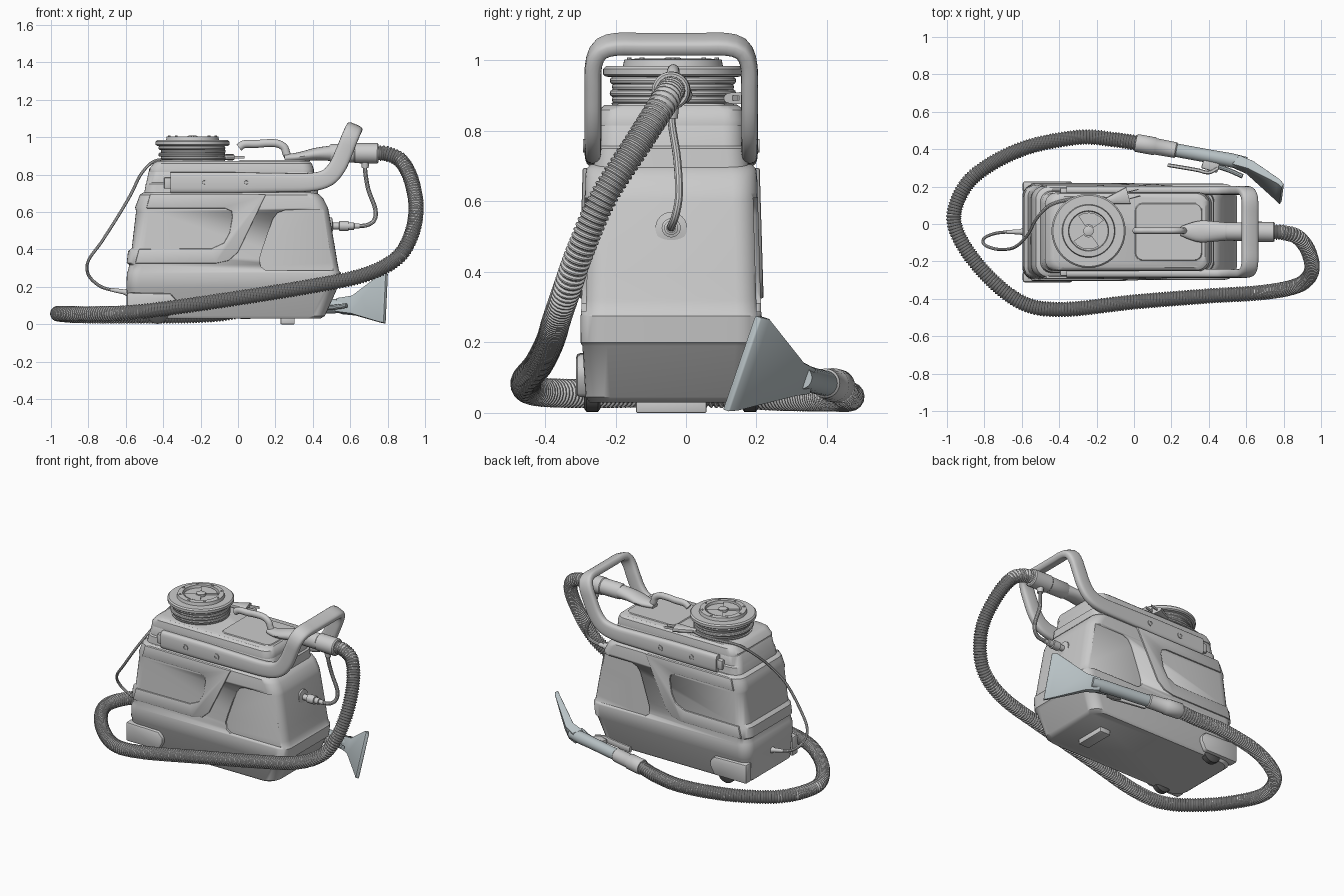
import bpy, bmesh
from math import sin, cos, pi, copysign
from mathutils import Vector, Matrix

YC = -0.042   # machine centre line in y


def finish(name, bm, mat=None, bevel=0, angle=35):
    bmesh.ops.recalc_face_normals(bm, faces=bm.faces)
    me = bpy.data.meshes.new(name)
    bm.to_mesh(me)
    bm.free()
    ob = bpy.data.objects.new(name, me)
    bpy.context.collection.objects.link(ob)
    bpy.context.view_layer.objects.active = ob
    for o in bpy.context.selected_objects:
        o.select_set(False)
    ob.select_set(True)
    if bevel:
        m = ob.modifiers.new("bevel", 'BEVEL')
        m.width, m.segments = bevel, 2
        bpy.ops.object.modifier_apply(modifier="bevel")
    bpy.ops.object.shade_smooth_by_angle(angle=angle * pi / 180)
    if mat:
        me.materials.append(mat)
    return ob


def skin(name, rings, mat=None, bevel=0):
    """Join rings of equal point count into a closed, capped skin."""
    bm = bmesh.new()
    vs = [[bm.verts.new(p) for p in r] for r in rings]
    n = len(vs[0])
    for a, b in zip(vs, vs[1:]):
        for i in range(n):
            bm.faces.new((a[i], a[(i + 1) % n], b[(i + 1) % n], b[i]))
    bm.faces.new(vs[0])
    bm.faces.new(vs[-1])
    return finish(name, bm, mat, bevel)


def shell(name, sections, r=0.07, k=6):
    """Stack of rounded rectangles: z, left x, right x, half depth."""
    rings = []
    for z, x0, x1, h in sections:
        ring = []
        for q, (cx, cy) in enumerate(((x1 - r, h - r), (x0 + r, h - r), (x0 + r, r - h), (x1 - r, r - h))):
            for i in range(k + 1):
                a = (q + i / k) * pi / 2
                ring.append((cx + r * cos(a), YC + cy + r * sin(a), z))
        rings.append(ring)
    return skin(name, rings)


def path(pts, count, steps=14):
    """Catmull-Rom curve through pts, resampled to even spacing."""
    p = [Vector(q) for q in pts]
    p = [2 * p[0] - p[1]] + p + [2 * p[-1] - p[-2]]
    d = []
    for a, b, c, e in zip(p, p[1:], p[2:], p[3:]):
        for i in range(steps):
            t = i / steps
            d.append(0.5 * (2 * b + (c - a) * t + (2 * a - 5 * b + 4 * c - e) * t * t + (3 * b - a - 3 * c + e) * t ** 3))
    d.append(p[-2])
    acc = [0]
    for a, b in zip(d, d[1:]):
        acc.append(acc[-1] + (b - a).length)
    out, j = [], 0
    for i in range(count):
        s = acc[-1] * i / (count - 1)
        while j < len(d) - 2 and acc[j + 1] < s:
            j += 1
        out.append(d[j].lerp(d[j + 1], (s - acc[j]) / (acc[j + 1] - acc[j])))
    return out


def sweep(name, pts, rad, sides=12, up=(0, 0, 1), power=1, mat=None):
    """Sweep a section along pts; rad is a number or f(i) -> (along up, across)."""
    n, rings = Vector(up), []
    for i, p in enumerate(pts):
        t = (pts[min(i + 1, len(pts) - 1)] - pts[max(i - 1, 0)]).normalized()
        n = (n - t * n.dot(t)).normalized()
        b = t.cross(n)
        ra, rb = rad(i) if callable(rad) else (rad, rad)
        ring = []
        for k in range(sides):
            c, s = cos(2 * pi * k / sides), sin(2 * pi * k / sides)
            c, s = copysign(abs(c) ** power, c), copysign(abs(s) ** power, s)
            ring.append(p + n * c * ra + b * s * rb)
        rings.append(ring)
    return skin(name, rings, mat)


def tube(name, stations, mat=None, sides=24):
    """Straight stepped tube: list of (point, radius)."""
    a, d = Vector(stations[0][0]), Vector(stations[-1][0]) - Vector(stations[0][0])
    q = d.to_track_quat('Z', 'Y')
    return skin(name, [[Vector(p) + q @ Vector((r * cos(2 * pi * k / sides), r * sin(2 * pi * k / sides), 0))
                        for k in range(sides)] for p, r in stations], mat)


def plate(name, pts, d0, d1, s, slope=0, bevel=0):
    """Front-view outline extruded between depths d0 and d1 on side s."""
    return skin(name, [[(x, YC + s * (d - slope * z), z) for x, z in pts] for d in (d0, d1)], None, bevel)


def box(name, c, size, bevel=0, rot=0, mat=None):
    bm = bmesh.new()
    bmesh.ops.create_cube(bm, size=1, matrix=Matrix.Translation(c) @ Matrix.Rotation(rot, 4, 'Z') @ Matrix.Diagonal((*size, 1)))
    return finish(name, bm, mat, bevel)


def ring(name, c, R, r, seg=48, sides=10):
    bm = bmesh.new()
    v = [[bm.verts.new((c[0] + (R + r * cos(b)) * cos(a), c[1] + (R + r * cos(b)) * sin(a), c[2] + r * sin(b)))
          for b in (2 * pi * j / sides for j in range(sides))] for a in (2 * pi * i / seg for i in range(seg))]
    for i in range(seg):
        for j in range(sides):
            bm.faces.new((v[i][j], v[i - 1][j], v[i - 1][j - 1], v[i][j - 1]))
    return finish(name, bm)


tool_mat = bpy.data.materials.new("tool_blue_grey")
tool_mat.diffuse_color = (0.48, 0.54, 0.56, 1)
dark = bpy.data.materials.new("dark_rubber")
dark.diffuse_color = (0.1, 0.1, 0.1, 1)

# Main body with its stepped bands
body = shell("main_body", [
    (0.03, -0.57, 0.44, 0.232), (0.045, -0.588, 0.465, 0.243), (0.19, -0.596, 0.53, 0.252), (0.2, -0.597, 0.542, 0.258),
    (0.275, -0.594, 0.55, 0.257), (0.287, -0.588, 0.54, 0.2555), (0.318, -0.582, 0.534, 0.2545), (0.328, -0.595, 0.532, 0.254),
    (0.39, -0.588, 0.522, 0.252), (0.408, -0.568, 0.519, 0.2518), (0.605, -0.545, 0.485, 0.246), (0.625, -0.55, 0.48, 0.245),
    (0.67, -0.533, 0.457, 0.244), (0.692, -0.525, 0.437, 0.241), (0.705, -0.505, 0.415, 0.228)])

# Recessed side windows and raised swoosh bands
window = [(0.12, 0.31), (0.15, 0.287), (0.56, 0.287), (0.5, 0.61), (0.25, 0.61), (0.21, 0.595), (0.185, 0.56), (0.13, 0.4), (0.115, 0.35)]
swoosh = [(-0.55, 0.325), (-0.12, 0.325), (-0.05, 0.34), (0, 0.385), (0.15, 0.695), (-0.47, 0.695), (-0.49, 0.62), (-0.07, 0.62),
          (-0.035, 0.605), (-0.03, 0.575), (-0.045, 0.49), (-0.075, 0.435), (-0.14, 0.405), (-0.53, 0.402)]
for s in (-1, 1):
    cutter = plate("window_cutter", window, 0.251, 0.35, s, 0.03)
    cutter.hide_render = True
    m = body.modifiers.new("window", 'BOOLEAN')
    m.operation, m.object, m.solver = 'DIFFERENCE', cutter, 'EXACT'
    bpy.context.view_layer.objects.active = body
    bpy.ops.object.modifier_apply(modifier="window")
    bpy.data.objects.remove(cutter)
    plate("swoosh_band", swoosh, 0.24, 0.272, s, 0.03, 0.005)
    # Wheel housings, wheels and beam screws
    plate("wheel_housing", [(-0.595, 0.045), (-0.36, 0.045), (-0.33, 0.1), (-0.33, 0.13), (-0.36, 0.165), (-0.595, 0.17)], 0.21, 0.27, s, 0, 0.012)
    y = YC + s * 0.2
    tube("wheel", [((-0.43, y, 0.064), 0.05), ((-0.43, y + s * 0.008, 0.064), 0.062),
                   ((-0.43, y + s * 0.04, 0.064), 0.062), ((-0.43, y + s * 0.048, 0.064), 0.05)], dark)
    for x in (-0.18, 0.045):
        tube("beam_screw", [((x, YC + s * 0.23, 0.758), 0.019), ((x, YC + s * 0.25, 0.758), 0.019), ((x, YC + s * 0.25, 0.758), 0.01),
                            ((x, YC + s * 0.244, 0.758), 0.009)], None, 16)
    box("beam_end_cap", (-0.375, YC + s * 0.215, 0.755), (0.04, 0.04, 0.06), 0.006)
box("front_foot", (0.265, YC, 0.02), (0.075, 0.2, 0.04), 0.004)

# Upper tank and lid
shell("upper_tank", [(0.68, -0.505, 0.43, 0.222), (0.75, -0.493, 0.425, 0.216), (0.757, -0.49, 0.415, 0.208), (0.815, -0.478, 0.405, 0.205),
                     (0.822, -0.472, 0.402, 0.2)], 0.06)
shell("tank_lid", [(0.815, -0.475, 0.405, 0.21), (0.83, -0.475, 0.405, 0.21), (0.86, -0.452, 0.395, 0.205), (0.873, -0.43, 0.38, 0.19)], 0.06)
shell("deck_panel", [(0.865, 0.0, 0.37, 0.16), (0.878, 0.01, 0.36, 0.15)], 0.04)

# Push handle: side beams bending up into a cross bar
half = [(-0.36, 0.222, 0.757), (-0.1, 0.222, 0.757), (0.2, 0.222, 0.757), (0.38, 0.222, 0.759), (0.475, 0.222, 0.782), (0.53, 0.222, 0.84),
        (0.567, 0.222, 0.92), (0.595, 0.22, 0.99), (0.613, 0.2, 1.032), (0.62, 0.155, 1.046), (0.62, 0.08, 1.046)]
hp = path([(x, YC - y, z) for x, y, z in half] + [(x, YC + y, z) for x, y, z in half[::-1]], 121)
sweep("push_handle", hp, lambda i: (0.045 + 0.011 * min(1, abs(i - 60) / 45) ** 2, 0.024), 20, power=0.6)

# Cord reel with wound cord
RX, RY = -0.243, -0.037
tube("reel_spool", [((RX, RY, z), r) for r, z in ((0.17, 0.865), (0.175, 0.88), (0.13, 0.882), (0.13, 0.952), (0.19, 0.954), (0.198, 0.96),
     (0.198, 0.976), (0.19, 0.984), (0.142, 0.984), (0.138, 1.003), (0.108, 1.005), (0.104, 0.988))], None, 56)
for i in range(4):
    ring("wound_cord", (RX + 0.004 * (-1) ** i, RY, 0.889 + i * 0.018), 0.162 + 0.006 * (i % 2), 0.0115)
tube("reel_hub", [((RX, RY, 0.98), 0.028), ((RX, RY, 1.004), 0.028), ((RX, RY, 1.008), 0.02)])
for a in (0, pi):
    pts = [(RX + r * cos(a + t * pi / 10 + 0.6), RY + r * sin(a + t * pi / 10 + 0.6)) for r, ts in ((0.032, range(6)), (0.098, range(5, -1, -1))) for t in ts]
    skin("reel_vane", [[(x, y, z) for x, y in pts] for z in (0.984, 1.0)])
for i in range(8):
    a = i * pi / 4
    p = (RX + 0.124 * cos(a), RY + 0.124 * sin(a))
    tube("reel_screw", [((*p, 1.0), 0.007), ((*p, 1.008), 0.007)], None, 10)

# Power cord and plug
sweep("power_cord", path([(-0.13, 0.13, 0.893), (-0.24, 0.145, 0.885), (-0.35, 0.13, 0.882), (-0.45, 0.1, 0.87), (-0.52, 0.03, 0.8), (-0.57, -0.06, 0.7),
      (-0.64, -0.125, 0.58), (-0.73, -0.135, 0.44), (-0.8, -0.11, 0.34), (-0.8, -0.075, 0.265), (-0.74, -0.05, 0.205), (-0.66, -0.042, 0.18),
      (-0.59, -0.042, 0.17)], 90), 0.0085, 8)
tube("cord_grommet", [((-0.68, -0.043, 0.185), 0.01), ((-0.61, -0.042, 0.173), 0.014), ((-0.59, -0.042, 0.17), 0.022)], None, 14)
sweep("cord_plug", path([(-0.16, 0.12, 0.893), (-0.1, 0.135, 0.893), (-0.03, 0.153, 0.893)], 5), lambda i: (0.013 + i * 0.001, 0.012 + i * 0.009), 12, power=0.7)
for d in (-0.018, 0.018):
    box("plug_prong", (0.0 - d * 0.25, 0.16 + d, 0.893), (0.06, 0.005, 0.014), 0, 0.25)

# Wand grip, spout and cuff resting on the deck
sweep("wand_grip", path([(x, -0.036, z) for x, z in ((0.005, 0.945), (0.035, 0.963), (0.1, 0.964), (0.15, 0.968), (0.21, 0.966), (0.247, 0.945),
      (0.26, 0.91), (0.28, 0.888), (0.33, 0.892))], 40), lambda i: (0.021, 0.018), 14)
sweep("wand_spout", path([(0.25, -0.038, 0.888), (0.33, -0.04, 0.895), (0.42, -0.04, 0.91), (0.52, -0.04, 0.915)], 14),
      lambda i: (0.018 + 0.025 * i / 13, 0.025 + 0.034 * sin(min(i, 6) / 6 * pi / 2) - 0.0018 * max(0, i - 6)), 20)
tube("hose_cuff", [((0.49, -0.04, 0.915), 0.043), ((0.5, -0.04, 0.915), 0.049), ((0.62, -0.041, 0.915), 0.05), ((0.625, -0.041, 0.915), 0.054),
                   ((0.745, -0.043, 0.914), 0.054), ((0.752, -0.043, 0.914), 0.048)])

# Ribbed vacuum hose
hose = path([(0.74, -0.043, 0.914), (0.8, -0.046, 0.91), (0.875, -0.07, 0.87), (0.93, -0.14, 0.76), (0.952, -0.235, 0.61), (0.92, -0.3, 0.46),
             (0.84, -0.34, 0.345), (0.67, -0.368, 0.262), (0.4, -0.385, 0.205), (0, -0.417, 0.14), (-0.38, -0.457, 0.085), (-0.6, -0.42, 0.06),
             (-0.8, -0.26, 0.055), (-0.94, -0.06, 0.057), (-0.955, 0.09, 0.055), (-0.85, 0.26, 0.047), (-0.6, 0.4, 0.045), (-0.3, 0.463, 0.045),
             (-0.1, 0.45, 0.055), (0.03, 0.43, 0.078)], 1041)
sweep("ribbed_hose", hose, lambda i: ((0.035, 0.041, 0.0415, 0.036)[i % 4],) * 2, 16)

# Thin solution hose and its coupling
sweep("solution_hose", path([(0.68, -0.041, 0.88), (0.68, -0.04, 0.82), (0.697, -0.025, 0.72), (0.733, -0.02, 0.62), (0.73, -0.03, 0.56), (0.69, -0.042, 0.53),
                             (0.63, -0.042, 0.525)], 40), 0.0115, 10)
tube("solution_collar", [((0.68, -0.041, 0.87), 0.022), ((0.68, -0.041, 0.835), 0.018)], None, 14)
tube("coupling", [((x, -0.042, 0.525), r) for x, r in ((0.48, 0.045), (0.503, 0.045), (0.508, 0.018), (0.54, 0.018), (0.542, 0.027), (0.59, 0.027),
                                                    (0.592, 0.02), (0.62, 0.02), (0.622, 0.014), (0.65, 0.014))])

# Hand tool: cuff, tube, flared head
A, B = Vector((0.01, 0.434, 0.075)), Vector((0.6, 0.326, 0.1))
at = lambda t: A.lerp(B, t)
tube("tool_cuff", [(at(0), 0.044), (at(0.01), 0.048), (at(0.17), 0.048), (at(0.18), 0.044), (at(0.36), 0.042), (at(0.37), 0.036)])
tube("tool_tube", [(at(0.35), 0.036), (at(0.7), 0.036), (at(0.86), 0.038), (at(1.0), 0.032)], tool_mat)
head = [((0.54, 0.337, 0.097), (0.004, 0.008, 0.036), 0.032), ((0.62, 0.302, 0.1), (0.004, 0.015, 0.048), 0.026),
        ((0.768, 0.183, 0.139), (0.005, 0.045, 0.13), 0.014), ((0.79, 0.158, 0.14), (0.006, 0.046, 0.134), 0.011)]
flat = Vector((0.6, 0.77, -0.25)).normalized()
skin("tool_head", [[Vector(c) + Vector(w) * a + flat * t * b for a, b in ((-1, -1), (1, -1), (1, 1), (-1, 1))] for c, w, t in head], tool_mat, 0.004)

# Tool trigger and spray line
sweep("tool_trigger", path([(0.18, 0.315, 0.1), (0.26, 0.302, 0.1), (0.34, 0.288, 0.1), (0.4, 0.275, 0.1), (0.45, 0.3, 0.1)], 20), lambda i: (0.02, 0.01), 12, power=0.7)
box("trigger_bracket", (0.41, 0.315, 0.095), (0.09, 0.06, 0.04), 0.008, -0.3)
sweep("spray_line", path([(0.4, 0.32, 0.09), (0.5, 0.29, 0.09), (0.58, 0.255, 0.1)], 10), 0.013, 10, mat=tool_mat)
